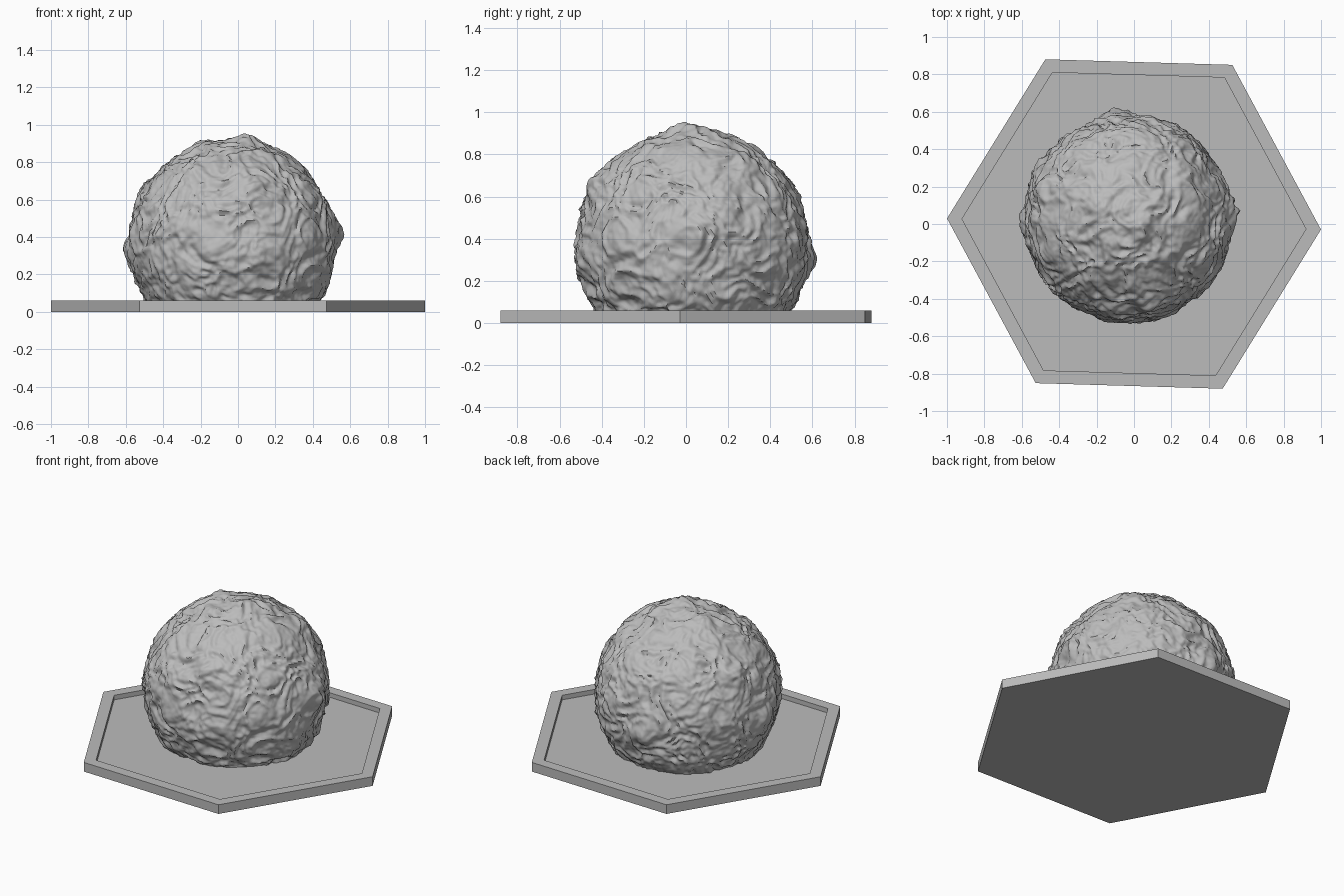
import bpy, bmesh, math
from mathutils import Vector, noise

cube = bpy.data.objects.get("Cube")
if cube:
    bpy.data.objects.remove(cube, do_unlink=True)

FLOOR, RIM = 0.03, 0.06


def make_material(name, value):
    mat = bpy.data.materials.new(name)
    mat.use_nodes = True
    colour = (value, value, value, 1)
    mat.diffuse_color = colour
    mat.node_tree.nodes["Principled BSDF"].inputs["Base Color"].default_value = colour
    return mat


def make_object(name, bm, mat):
    bmesh.ops.recalc_face_normals(bm, faces=bm.faces)
    mesh = bpy.data.meshes.new(name)
    bm.to_mesh(mesh)
    bm.free()
    mesh.materials.append(mat)
    obj = bpy.data.objects.new(name, mesh)
    bpy.context.collection.objects.link(obj)
    return obj


grey = make_material("stone grey", 0.5)


# Hexagonal tray: stacked rings, from the underside over the rim to the floor
def hexagon(bm, radius, z):
    angles = [math.radians(60 * i - 1.7) for i in range(6)]
    return [bm.verts.new((radius * math.cos(a), radius * math.sin(a), z)) for a in angles]


bm = bmesh.new()
rings = [hexagon(bm, r, z) for r, z in ((1, 0), (1, RIM), (0.92, RIM), (0.92, FLOOR))]
bm.faces.new(rings[0])
bm.faces.new(rings[-1])
for low, high in zip(rings, rings[1:]):
    for i in range(6):
        j = (i + 1) % 6
        bm.faces.new((low[i], low[j], high[j], high[i]))
make_object("hexagonal_tray", bm, grey)

# Rough boulder: a ball with layered lumps, cut flat where it meets the tray
centre = Vector((-0.03, 0.03, 0.365))
radius = 0.545
knobs = [  # position, height
    ((0.05, -0.02, 0.94), 0.035), ((-0.2, 0.1, 0.9), 0.03),
    ((-0.5, 0.2, 0.67), 0.045), ((0.1, -0.48, 0.7), 0.03),
    ((0.53, 0.05, 0.42), 0.035), ((-0.1, 0.61, 0.29), 0.04),
    ((-0.6, 0.0, 0.33), 0.035), ((0.3, 0.3, 0.8), 0.025),
]
knobs = [((Vector(p) - centre).normalized(), h) for p, h in knobs]


def lumps(d):
    warp = noise.noise_vector(d * 3) * 0.25
    broad = noise.noise(d * 3 + Vector((4, 1, 7)))
    ridges = 0.5 - abs(noise.noise((d + warp) * 5.5))
    fine = noise.noise((d + warp) * 13)
    grain = noise.noise(d * 26)
    height = 0.016 * broad + 0.03 * ridges + 0.012 * fine + 0.004 * grain
    return height + sum(h * math.exp((d.dot(k) - 1) * 120) for k, h in knobs)


bm = bmesh.new()
bmesh.ops.create_icosphere(bm, subdivisions=7, radius=1)
for v in bm.verts:
    d = v.co.normalized()
    v.co = centre + d * (radius + lumps(d))
cut = bmesh.ops.bisect_plane(bm, geom=bm.verts[:] + bm.edges[:] + bm.faces[:],
                             plane_co=(0, 0, FLOOR), plane_no=(0, 0, 1), clear_inner=True)
bmesh.ops.holes_fill(bm, edges=[e for e in cut["geom_cut"] if isinstance(e, bmesh.types.BMEdge)])
boulder = make_object("boulder", bm, grey)
bpy.context.view_layer.objects.active = boulder
boulder.select_set(True)
bpy.ops.object.shade_smooth_by_angle(angle=math.radians(50))
